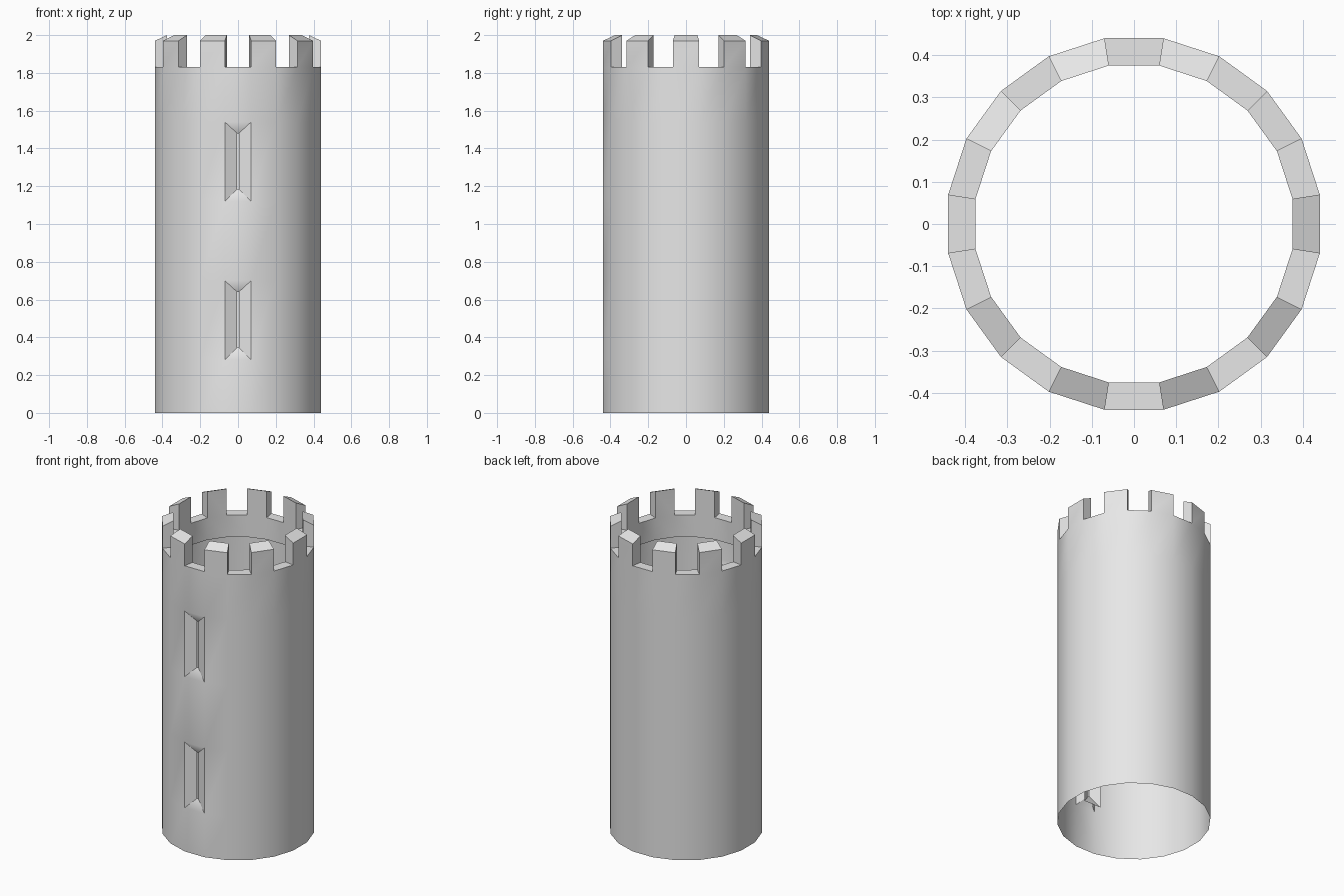
import bpy, bmesh, math

cube = bpy.data.objects.get("Cube")
if cube:
    bpy.data.objects.remove(cube)

SIDES = 20
R_OUT, R_IN = 0.4455, 0.38
FLOOR, RIM_OUT, RIM_IN, LINING = 1.83, 1.97, 2.0, 1.69
SLITS = [(0.28, 0.70), (1.12, 1.54)]
LEVELS = [0] + [z for slit in SLITS for z in slit] + [FLOOR]

stone = bpy.data.materials.new("grey stone")
stone.use_nodes = True
stone.diffuse_color = (0.8, 0.8, 0.8, 1)
stone.node_tree.nodes["Principled BSDF"].inputs["Base Color"].default_value = (0.8, 0.8, 0.8, 1)

bm = bmesh.new()


def point(i, r, z):
    """Corner i of the ring; sector 0 is centred on the front."""
    a = -math.pi / 2 + (i - 0.5) * math.tau / SIDES
    return (r * math.cos(a), r * math.sin(a), z)


def face(*pts):
    bm.faces.new([bm.verts.new(p) for p in pts])


def wall(i, r, z0, z1, top_r=None):
    face(point(i, r, z0), point(i + 1, r, z0), point(i + 1, r, z1), point(i, r, z1))


def cap(i, z_out, z_in):
    face(point(i, R_OUT, z_out), point(i + 1, R_OUT, z_out),
         point(i + 1, R_IN, z_in), point(i, R_IN, z_in))


def arrow_slit(z0, z1):
    """Opening that narrows to a thin slot and widens again inside."""
    def loop(half, y, a, b):
        return [(-half, y, a), (half, y, a), (half, y, b), (-half, y, b)]
    half_sector = math.pi / SIDES
    s, c = math.sin(half_sector), math.cos(half_sector)
    mid_y = -(R_OUT + R_IN) / 2 * c
    rings = [loop(R_OUT * s, -R_OUT * c, z0, z1),
             loop(0.004, mid_y, z0 + 0.065, z1 - 0.06),
             loop(R_IN * s, -R_IN * c, z0, z1)]
    for a, b in zip(rings, rings[1:]):
        for k in range(4):
            n = (k + 1) % 4
            face(a[k], a[n], b[n], b[k])


for i in range(SIDES):
    # outer shell, left open on the front where the slits are
    for z0, z1 in zip(LEVELS, LEVELS[1:]):
        if not (i == 0 and (z0, z1) in SLITS):
            wall(i, R_OUT, z0, z1)
    # short lining behind the parapet
    wall(i, R_IN, LINING, FLOOR)
    if i % 2:
        # merlon with sloping top
        wall(i, R_OUT, FLOOR, RIM_OUT)
        wall(i, R_IN, FLOOR, RIM_IN)
        cap(i, RIM_OUT, RIM_IN)
        for j in (i, i + 1):
            face(point(j, R_OUT, FLOOR), point(j, R_IN, FLOOR),
                 point(j, R_IN, RIM_IN), point(j, R_OUT, RIM_OUT))
    else:
        cap(i, FLOOR, FLOOR)

for slit in SLITS:
    arrow_slit(*slit)

bmesh.ops.remove_doubles(bm, verts=bm.verts, dist=0.0005)
bmesh.ops.recalc_face_normals(bm, faces=bm.faces)
# keep the outer shell facing outwards
bm.faces.ensure_lookup_table()
low = min(bm.faces, key=lambda f: f.calc_center_median().z)
if low.normal.dot(low.calc_center_median() * 1) < 0:
    bmesh.ops.reverse_faces(bm, faces=bm.faces)

mesh = bpy.data.meshes.new("tower")
bm.to_mesh(mesh)
bm.free()
mesh.materials.append(stone)
tower = bpy.data.objects.new("tower", mesh)
bpy.context.collection.objects.link(tower)
bpy.ops.object.select_all(action="DESELECT")
tower.select_set(True)
bpy.context.view_layer.objects.active = tower
bpy.ops.object.shade_smooth_by_angle(angle=math.radians(30))
